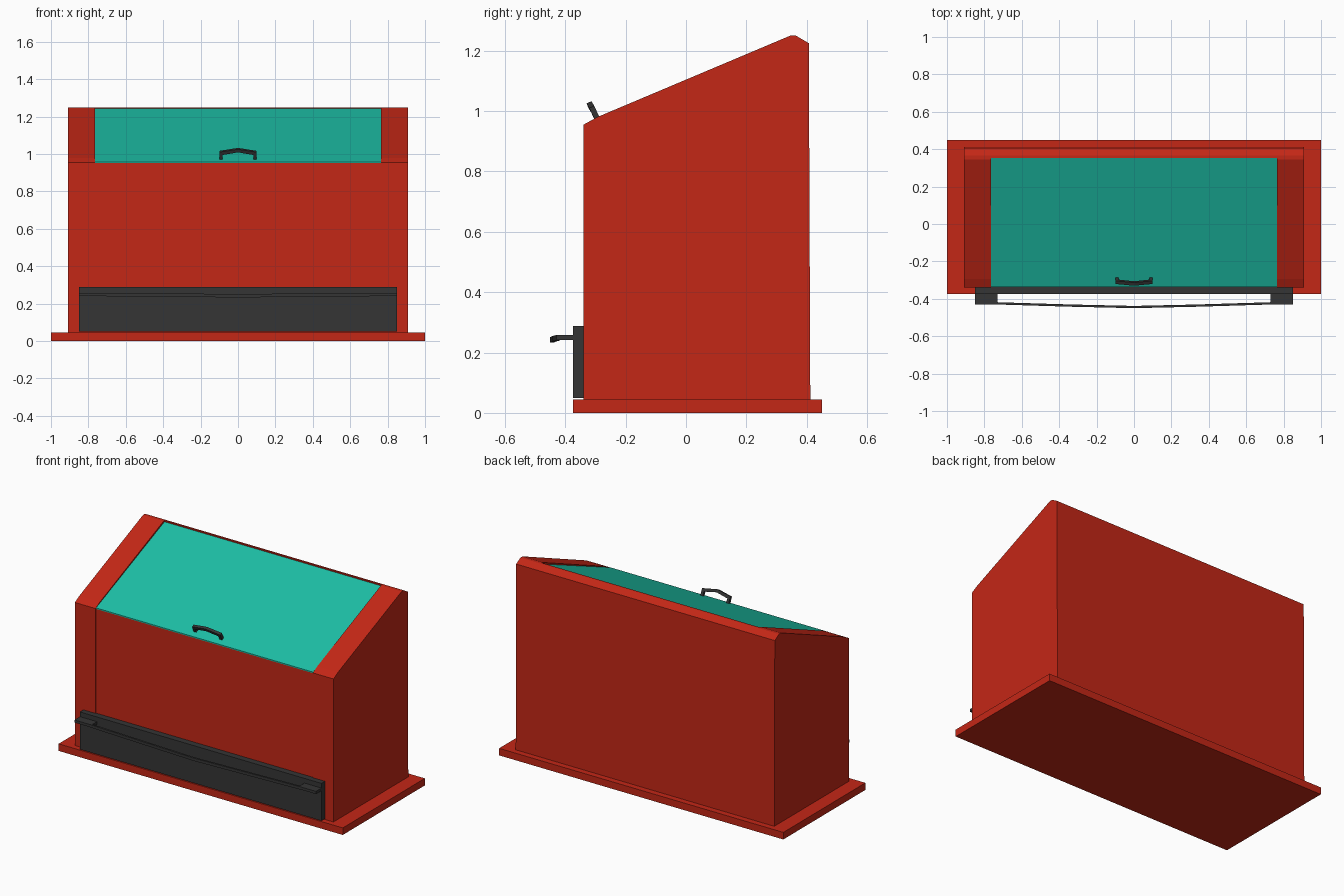
import bpy, bmesh
from mathutils import Vector

if "Cube" in bpy.data.objects:
    bpy.data.objects.remove(bpy.data.objects["Cube"])


def material(name, color):
    m = bpy.data.materials.new(name)
    m.diffuse_color = (*color, 1)
    m.use_nodes = True
    m.node_tree.nodes["Principled BSDF"].inputs["Base Color"].default_value = m.diffuse_color
    return m


RED = material("red_paint", (0.55, 0.02, 0.008))
TEAL = material("teal_lid", (0.012, 0.52, 0.38))
DARK = material("dark_metal", (0.035, 0.035, 0.035))


def finish(bm, name, mat):
    bmesh.ops.recalc_face_normals(bm, faces=bm.faces)
    me = bpy.data.meshes.new(name)
    bm.to_mesh(me)
    bm.free()
    ob = bpy.data.objects.new(name, me)
    bpy.context.collection.objects.link(ob)
    if mat:
        me.materials.append(mat)
    return ob


def prism(name, profile, x0, x1, mat):
    """Extrude a (y, z) profile along x."""
    bm = bmesh.new()
    face = bm.faces.new([bm.verts.new((x0, y, z)) for y, z in profile])
    ext = bmesh.ops.extrude_face_region(bm, geom=[face])
    verts = [v for v in ext["geom"] if isinstance(v, bmesh.types.BMVert)]
    bmesh.ops.translate(bm, verts=verts, vec=(x1 - x0, 0, 0))
    return finish(bm, name, mat)


def box(name, x0, x1, y0, y1, z0, z1, mat):
    return prism(name, [(y0, z0), (y1, z0), (y1, z1), (y0, z1)], x0, x1, mat)


def bar(name, path, side, up, mat):
    """Sweep a rectangle along a path; side and up are half-size vectors per point."""
    bm = bmesh.new()
    rings = []
    for p, s, u in zip(path, side, up):
        p, s, u = Vector(p), Vector(s), Vector(u)
        rings.append([bm.verts.new(p + a * s + b * u)
                      for a, b in ((-1, -1), (1, -1), (1, 1), (-1, 1))])
    for a, b in zip(rings, rings[1:]):
        for i in range(4):
            j = (i + 1) % 4
            bm.faces.new((a[i], a[j], b[j], b[i]))
    bm.faces.new(rings[0])
    bm.faces.new(rings[-1])
    return finish(bm, name, mat)


# Base plate
box("base_plate", -1, 1, -0.375, 0.45, 0, 0.045, RED)

# Sloped cabinet, with shallow recess for front panel and lid
cabinet = prism("cabinet", [(-0.34, 0.04), (0.412, 0.04), (0.407, 1.225), (0.365, 1.25),
                            (0.345, 1.25), (-0.295, 0.98), (-0.34, 0.955)], -0.91, 0.91, RED)
cutter = prism("recess_cutter", [(-0.335, 0), (-0.335, 0.953), (0.353, 1.238), (0.353, 1.4),
                                 (-0.5, 1.4), (-0.5, 0)], -0.765, 0.765, None)
cutter.hide_render = True
mod = cabinet.modifiers.new("recess", 'BOOLEAN')
mod.operation = 'DIFFERENCE'
mod.solver = 'EXACT'
mod.object = cutter
bpy.context.view_layer.objects.active = cabinet
bpy.ops.object.modifier_apply(modifier=mod.name)
bpy.data.objects.remove(cutter)

# Lid
prism("lid", [(-0.336, 0.951), (0.352, 1.236), (0.352, 1.243), (-0.336, 0.958)],
      -0.764, 0.764, TEAL)

# Lid handle: two posts and a bowed grip
t = 0.009
n = Vector((0, -0.4, 0.92)) * t
f = Vector((0, 0.92, 0.4)) * t
corner = Vector((0.7, -0.28, 0.65)) * t * 1.3
path = [(-0.091, -0.291, 0.968), (-0.091, -0.309, 1.006), (0, -0.318, 1.021),
        (0.091, -0.309, 1.006), (0.091, -0.291, 0.968)]
mirror = Vector((-1, 1, 1))
bar("lid_handle", path, [f] * 5,
    [(-t, 0, 0), corner * mirror, n, corner, (t, 0, 0)], DARK)

# Front tray panel with two arms and a thin bowed rail
box("tray_panel", -0.85, 0.85, -0.375, -0.33, 0.05, 0.288, DARK)
for side, x in (("left", -0.79), ("right", 0.79)):
    box(side + "_rail_arm", x - 0.06, x + 0.06, -0.43, -0.37, 0.241, 0.258, DARK)
rail = [(-0.74, -0.424, 0.249), (-0.35, -0.436, 0.246), (0, -0.444, 0.242),
        (0.35, -0.436, 0.246), (0.74, -0.424, 0.249)]
bar("tray_rail", rail, [(0, 0.006, 0)] * 5, [(0, 0, 0.009)] * 5, DARK)
